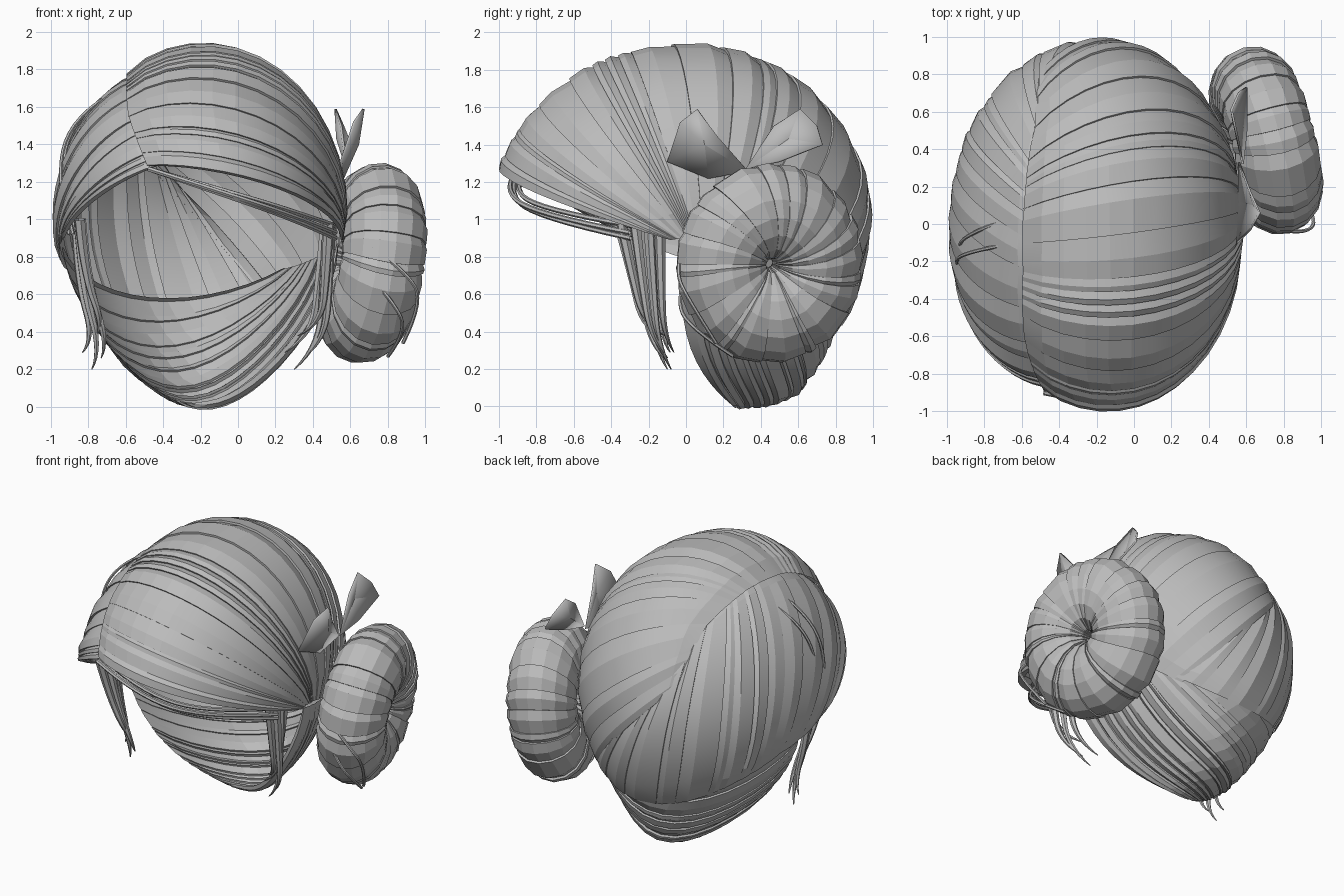
import bpy, math, random
from math import sin, cos, pi, radians
from mathutils import Vector

random.seed(4)
cube = bpy.data.objects.get("Cube")
if cube:
    bpy.data.objects.remove(cube, do_unlink=True)

hair = bpy.data.materials.new("hair_grey")
hair.use_nodes = True
grey = (0.5, 0.5, 0.5, 1)
hair.diffuse_color = grey
hair.node_tree.nodes["Principled BSDF"].inputs["Base Color"].default_value = grey


def smooth(ob, angle):
    bpy.ops.object.select_all(action="DESELECT")
    ob.select_set(True)
    bpy.context.view_layer.objects.active = ob
    bpy.ops.object.shade_smooth_by_angle(angle=radians(angle))


def add_mesh(name, verts, faces, angle=11):
    me = bpy.data.meshes.new(name)
    me.from_pydata(verts, [], faces)
    me.materials.append(hair)
    ob = bpy.data.objects.new(name, me)
    bpy.context.collection.objects.link(ob)
    smooth(ob, angle)
    return ob


def grid(name, columns, middle):
    """Skin a list of equal-length columns, with normals facing away from middle."""
    rows = len(columns[0])
    verts = [p for col in columns for p in col]
    faces = [(c * rows + r, c * rows + r + 1, (c + 1) * rows + r + 1, (c + 1) * rows + r)
             for c in range(len(columns) - 1) for r in range(rows - 1)]
    out = 0
    for f in faces:
        a, b, c, d = (verts[i] for i in f)
        out += (c - a).cross(d - b).dot(a + c - middle * 2)
    if out < 0:
        faces = [f[::-1] for f in faces]
    return add_mesh(name, verts, faces)


def strand_steps(n, height):
    """Positions and lifts across n overlapping strands of uneven width."""
    widths = [random.choice((0.4, 0.8, 1, 1.3, 1.6)) for _ in range(n)]
    total, start, steps = sum(widths), 0, []
    for w in widths:
        end = start + w / total
        h = height * random.uniform(0.5, 1)
        ridge = start + (end - start) * random.uniform(0.35, 0.7)
        steps += [(start, h * 0.65), (ridge, h), (end, 0)]
        start = end
    return steps


# Head form: an egg narrowed and shifted back towards the nape
CENTRE = Vector((-0.2, 0, 1))


def on_head(d, k):
    t = max(0, -d.z)
    return Vector((-0.2 + 0.8 * d.x * (1 - 0.25 * t * t) * k,
                   d.y * k * (1.06 if d.y < 0 else 1) + 0.3 * t ** 4,
                   1 + (0.95 if d.z > 0 else 1.05) * d.z * k))


def along(points, u):
    s = min(u, 0.9999) * (len(points) - 1)
    i = int(s)
    a, b = Vector(points[i]).normalized(), Vector(points[i + 1]).normalized()
    return a.slerp(b, s - i)


def panel(name, starts, ends, strands, base, puff, height, lip=0.03, segs=14):
    """Strands laid over the head from one line to another; base is the start and end depth."""
    columns = []
    for u, h in [(0, -lip)] + strand_steps(strands, height) + [(1, -lip)]:
        col = []
        for r in range(segs + 1):
            v = r / segs
            arch = max(0, sin(pi * v)) ** 0.5
            depth = base[0] + (base[1] - base[0]) * v + puff * arch
            col.append(on_head(along(starts, u).slerp(along(ends, u), v),
                               depth + h * (0.25 + 0.75 * arch)))
        columns.append(col)
    return grid(name, columns, CENTRE)


# Hair parted on the right, all swept round to the bun
part = [(-0.375, -0.87, 0.32), (-0.5, -0.62, 0.6), (-0.52, -0.25, 0.83), (-0.5, 0.15, 0.85),
        (-0.42, 0.55, 0.7), (-0.4, 0.85, 0.35)]
under_part = [(x + 0.06, y, z) for x, y, z in part]
bun_side = [(0.99, -0.08, -0.11), (0.99, -0.03, -0.1), (0.98, 0.05, -0.1),
            (0.97, 0.16, -0.12), (0.9, 0.38, -0.2), (0.55, 0.75, -0.5)]
right_side = [(-0.97, -0.3, -0.1), (-0.97, -0.08, -0.18), (-0.92, 0.25, -0.27),
              (-0.75, 0.52, -0.4), (-0.2, 0.8, -0.55), (0.6, 0.73, -0.46)]
nape_right = [(-0.97, 0.05, -0.15), (-0.7, 0, -0.7), (-0.05, -0.05, -1)]
nape_left = [(0.62, 0.75, -0.27), (0.87, 0.42, -0.18), (0.98, -0.02, -0.13)]
panel("top_sweep", part, bun_side, 18, (0.95, 0.955), 0.03, 0.025)
panel("right_sweep", under_part, right_side, 16, (0.92, 0.965), 0.022, 0.028)
panel("nape_sweep", nape_right, nape_left, 14, (0.94, 0.93), 0.012, 0.03)

# Side bun: a pinched ring of strands
bun_mid = Vector((0.705, 0.445, 0.765))
axis = Vector((1, 0.26, -0.15)).normalized()
side = axis.cross(Vector((0, 0, 1))).normalized()
up = side.cross(axis) * 1.06
steps = strand_steps(20, 0.025)
columns = []
for u, h in steps + [(1, steps[0][1])]:
    col = []
    for r in range(17):
        tube = 2 * pi * r / 16 - pi
        turn = 2 * pi * u + 0.1 * (1 - cos(tube))
        lift = h * (0.3 + 0.35 * (1 + cos(tube)))
        radial = side * cos(turn) + up * sin(turn)
        reach = 0.26 + (0.235 + lift) * cos(tube)
        col.append(bun_mid + radial * reach + axis * ((0.215 + lift) * sin(tube)))
    columns.append(col)
grid("side_bun", columns, bun_mid)


# Pointed bow leaves above the bun, folded along the middle
def leaf(name, outline, fold):
    ob = add_mesh(name, [Vector(p) for p in outline + [fold]],
                  [(i, (i + 1) % len(outline), len(outline)) for i in range(len(outline))], 15)
    thick = ob.modifiers.new("thickness", "SOLIDIFY")
    thick.thickness = 0.012
    thick.offset = 0


leaf("front_bow_leaf", [(0.56, 0.33, 1.26), (0.62, 0.17, 1.44), (0.67, 0.06, 1.59),
                        (0.62, -0.03, 1.52), (0.55, -0.1, 1.31), (0.56, 0.12, 1.22)],
     (0.64, 0.1, 1.4))
leaf("back_bow_leaf", [(0.58, 0.32, 1.27), (0.55, 0.47, 1.5), (0.52, 0.61, 1.59),
                       (0.56, 0.7, 1.5), (0.6, 0.73, 1.4), (0.6, 0.5, 1.31)],
     (0.53, 0.55, 1.43))


# Loose strands
def wisps(name, paths, radius, taper=True):
    cu = bpy.data.curves.new(name, "CURVE")
    cu.dimensions = "3D"
    cu.bevel_depth = radius
    cu.bevel_resolution = 1
    cu.resolution_u = 5
    for pts in paths:
        sp = cu.splines.new("NURBS")
        sp.points.add(len(pts) - 1)
        for i, p in enumerate(pts):
            sp.points[i].co = (*p, 1)
            sp.points[i].radius = 1 - 0.9 * (i / (len(pts) - 1)) ** 1.5 if taper else 1
        sp.order_u = 3
        sp.use_endpoint_u = True
    cu.materials.append(hair)
    ob = bpy.data.objects.new(name, cu)
    bpy.context.collection.objects.link(ob)
    bpy.ops.object.select_all(action="DESELECT")
    ob.select_set(True)
    bpy.context.view_layer.objects.active = ob
    bpy.ops.object.convert(target="MESH")
    smooth(bpy.context.object, 40)


def fan(path, offsets):
    return [[(x + dx * (0.5 + 0.5 * i), y + dy * (1.2 - 0.3 * i), z + dz * i)
             for i, (x, y, z) in enumerate(path)] for dx, dy, dz in offsets]


lock_spread = [(0, 0, 0), (0.025, -0.06, 0.02), (-0.025, 0.05, 0.03), (0.01, -0.12, 0.06)]
wisps("left_lock", fan([(0.48, -0.2, 0.98), (0.46, -0.18, 0.65), (0.43, -0.15, 0.32),
                        (0.3, -0.08, 0.2)], lock_spread), 0.03)
wisps("right_lock", fan([(-0.85, -0.22, 1.0), (-0.83, -0.18, 0.65), (-0.73, -0.16, 0.3),
                         (-0.78, -0.1, 0.2)], lock_spread), 0.03)
wisps("fringe_strands", fan([(-0.48, -0.9, 1.27), (-0.1, -0.99, 1.15), (0.3, -0.77, 1.02),
                             (0.52, -0.3, 0.93)],
                            [(0, 0, 0), (0, 0.05, 0.012), (0, 0.02, -0.01)]), 0.014, False)
wisps("right_strands", fan([(-0.62, -0.1, 1.7), (-0.86, -0.14, 1.58), (-0.98, -0.2, 1.25),
                            (-0.9, -0.25, 0.92)],
                           [(0, 0, 0), (0.01, 0.12, 0)]), 0.01, False)
wisps("bun_strands", [[(0.72, -0.02, 0.85), (0.9, -0.06, 0.72), (0.99, 0.02, 0.56),
                       (0.88, 0.16, 0.34)],
                      [(0.7, 0.0, 0.7), (0.84, -0.06, 0.55), (0.9, 0.05, 0.4),
                       (0.8, 0.25, 0.27)]], 0.01, False)
